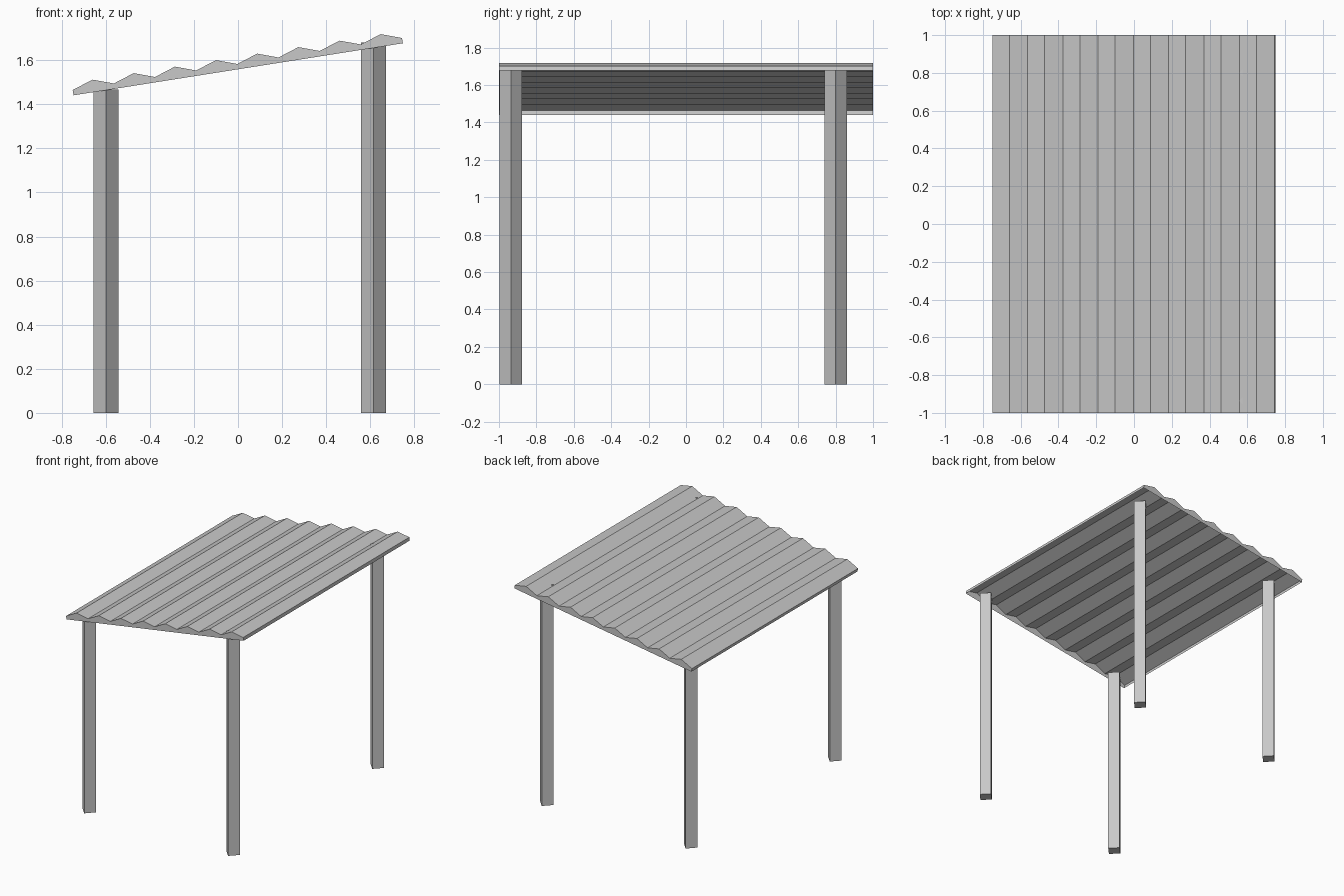
import bpy
import bmesh
from math import cos, sin, pi

default = bpy.data.objects.get("Cube")
if default:
    bpy.data.objects.remove(default, do_unlink=True)

grey = bpy.data.materials.new("plain grey")
grey.use_nodes = True
grey.diffuse_color = (0.58, 0.58, 0.58, 1)
grey.node_tree.nodes["Principled BSDF"].inputs["Base Color"].default_value = grey.diffuse_color


def make_object(name, bm):
    mesh = bpy.data.meshes.new(name)
    bm.to_mesh(mesh)
    bm.free()
    mesh.materials.append(grey)
    obj = bpy.data.objects.new(name, mesh)
    bpy.context.collection.objects.link(obj)


def roof(ridges=8, half_length=1.0):
    """Sloping folded sheet, open underneath, with a shallow rim all round."""
    run, rise = 1.494 / ridges, 0.236 / ridges
    profile = [(-0.746, 1.441)]
    for i in range(ridges):
        x, z = -0.75 + run * i, 1.465 + rise * i
        profile += [(x, z), (x + 0.09, z + 0.047)]
    profile += [(0.744, 1.701), (0.748, 1.677)]

    bm = bmesh.new()
    front = [bm.verts.new((x, -half_length, z)) for x, z in profile]
    back = [bm.verts.new((x, half_length, z)) for x, z in profile]
    for i in range(len(profile) - 1):
        bm.faces.new((front[i], front[i + 1], back[i + 1], back[i]))
    bm.faces.new(front[::-1])
    bm.faces.new(back)
    make_object("corrugated_roof", bm)


def post(name, x, y, height):
    """Square post turned so its corners point along the axes."""
    bm = bmesh.new()
    ring = [(x + 0.057 * cos(k * pi / 2), y + 0.06 * sin(k * pi / 2)) for k in range(4)]
    base = bm.faces.new([bm.verts.new((px, py, 0)) for px, py in ring])
    top = bmesh.ops.extrude_face_region(bm, geom=[base], use_keep_orig=True)["geom"]
    bmesh.ops.translate(bm, vec=(0, 0, height),
                        verts=[v for v in top if isinstance(v, bmesh.types.BMVert)])
    bmesh.ops.recalc_face_normals(bm, faces=bm.faces)
    make_object(name, bm)


roof()

# Low posts on the right, tall posts on the left
for side, x, height in (("right", -0.599, 1.468), ("left", 0.614, 1.68)):
    for end, y in (("front", -0.936), ("back", 0.8)):
        post(f"{end}_{side}_post", x, y, height)
